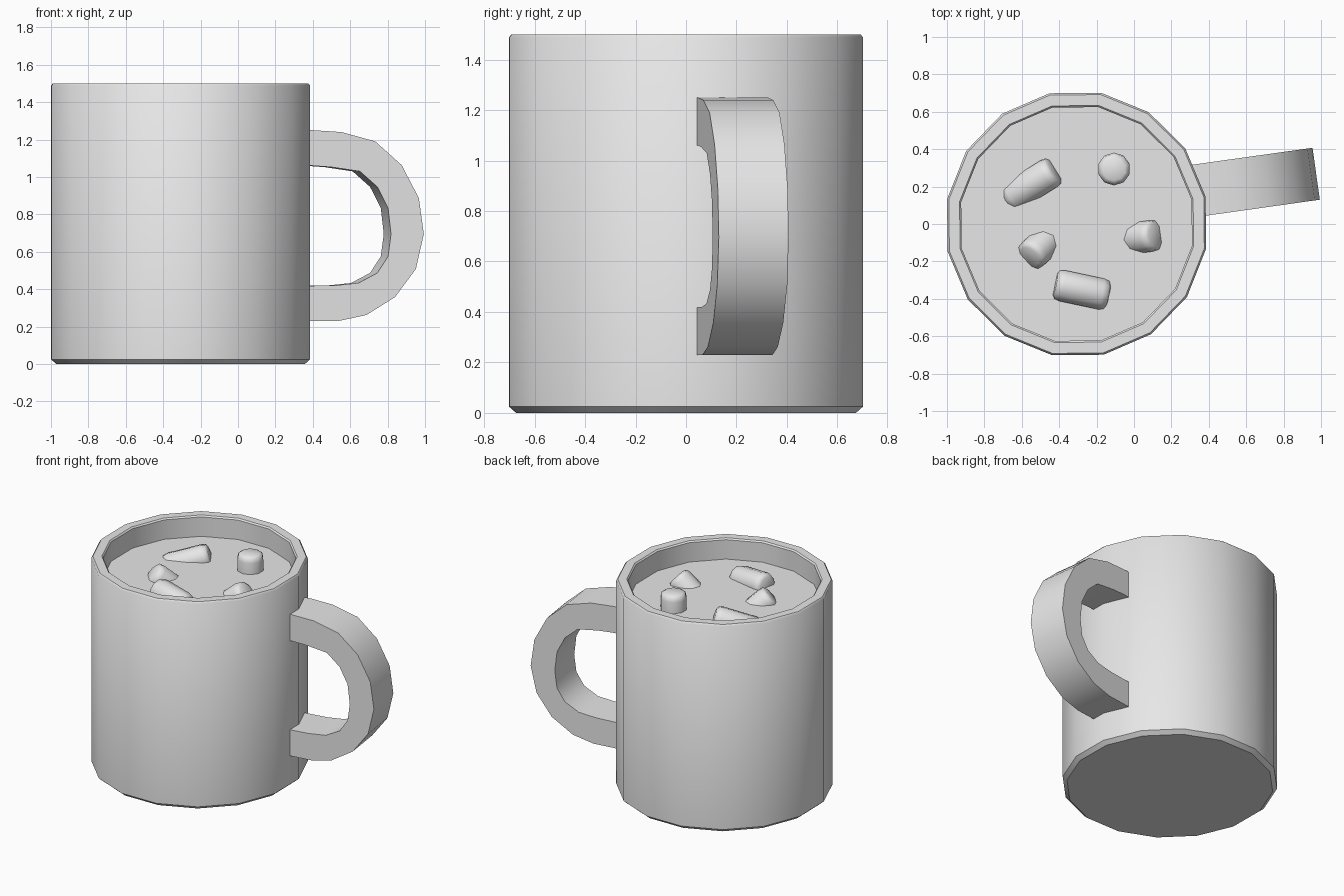
import bpy, bmesh, math
from mathutils import Matrix, Vector

old = bpy.data.objects.get("Cube")
if old:
    bpy.data.objects.remove(old, do_unlink=True)

GREY = (0.8, 0.8, 0.8, 1.0)
grey = bpy.data.materials.new("plain_grey")
grey.use_nodes = True
grey.diffuse_color = GREY
grey.node_tree.nodes["Principled BSDF"].inputs["Base Color"].default_value = GREY


def finish(bm, name, matrix, angle):
    """Turn a bmesh into a smooth-shaded object."""
    bmesh.ops.remove_doubles(bm, verts=bm.verts, dist=1e-5)
    bmesh.ops.recalc_face_normals(bm, faces=bm.faces)
    mesh = bpy.data.meshes.new(name)
    bm.to_mesh(mesh)
    bm.free()
    mesh.materials.append(grey)
    obj = bpy.data.objects.new(name, mesh)
    bpy.context.collection.objects.link(obj)
    obj.matrix_world = matrix
    bpy.ops.object.select_all(action="DESELECT")
    obj.select_set(True)
    bpy.context.view_layer.objects.active = obj
    bpy.ops.object.shade_smooth_by_angle(angle=math.radians(angle))
    return obj


def lathe(name, profile, sides, matrix, angle=40):
    """Revolve (radius, height) points; the first and last rings are capped."""
    bm = bmesh.new()
    turns = [math.tau * (i + 0.5) / sides for i in range(sides)]
    rings = [[bm.verts.new((r * math.cos(a), r * math.sin(a), z)) for a in turns]
             for r, z in profile]
    for low, high in zip(rings, rings[1:]):
        for i in range(sides):
            j = (i + 1) % sides
            bm.faces.new((low[i], low[j], high[j], high[i]))
    bm.faces.new(rings[0])
    bm.faces.new(rings[-1])
    return finish(bm, name, matrix, angle)


# Mug body with chamfered base and rim
SIDES = 16
place = (Matrix.Translation((-0.307, 0, 0)) @ Matrix.Diagonal((0.987, 1, 1, 1))
         @ Matrix.Rotation(math.radians(0.6), 4, "Z"))
body = [(0.685, 0), (0.714, 0.025), (0.714, 1.488), (0.704, 1.5),
        (0.645, 1.5), (0.636, 1.49), (0.636, 0.08)]
lathe("mug_body", body, SIDES, place)

# Drink surface
LEVEL = 1.35
lathe("drink", [(0.637, LEVEL - 0.05), (0.637, LEVEL)], SIDES, place)

# Handle: rectangular section swept along paired outer and inner outlines
outer = [(0.32, 1.25), (0.40, 1.25), (0.556, 1.24), (0.738, 1.19), (0.88, 1.064),
         (0.973, 0.888), (1.0, 0.695), (0.957, 0.508), (0.845, 0.358),
         (0.69, 0.262), (0.54, 0.23), (0.32, 0.23)]
inner = [(0.32, 1.06), (0.40, 1.06), (0.50, 1.053), (0.655, 1.03), (0.749, 0.947),
         (0.807, 0.834), (0.823, 0.695), (0.807, 0.575), (0.749, 0.487),
         (0.647, 0.433), (0.52, 0.42), (0.32, 0.417)]
bm = bmesh.new()
HALF = 0.14
sections = []
for (xo, zo), (xi, zi) in zip(outer, inner):
    corners = ((xo, -HALF, zo), (xo, HALF, zo), (xi, HALF, zi), (xi, -HALF, zi))
    sections.append([bm.verts.new((x - 0.385, y, z)) for x, y, z in corners])
for a, b in zip(sections, sections[1:]):
    for i in range(4):
        j = (i + 1) % 4
        bm.faces.new((a[i], a[j], b[j], b[i]))
bm.faces.new(sections[0])
bm.faces.new(sections[-1])
turn = Matrix.Translation((0.365, 0.183, 0)) @ Matrix.Rotation(math.radians(8), 4, "Z")
finish(bm, "handle", turn, 40)


# Floating marshmallows: x, y, sink, heading, upward tilt, length
def marshmallow(number, x, y, sink, heading, tilt, length, radius=0.088):
    h = length / 2
    half = [(radius * 0.7, h), (radius * 0.92, h - 0.012), (radius, h - 0.04)]
    profile = [(r, -z) for r, z in half] + half[::-1]
    a, t = math.radians(heading), math.radians(tilt)
    axis = Vector((math.cos(a) * math.cos(t), math.sin(a) * math.cos(t), math.sin(t)))
    matrix = (Matrix.Translation((x, y, LEVEL - sink))
              @ axis.to_track_quat("Z", "Y").to_matrix().to_4x4())
    lathe(f"marshmallow_{number}", profile, 10, matrix, 60)


pieces = [(-0.55, 0.21, 0.03, 32, 17, 0.31),
          (-0.107, 0.294, 0.02, 0, 90, 0.28),
          (-0.48, -0.105, 0.06, 222, 40, 0.28),
          (0.01, -0.075, 0.06, 8, 40, 0.28),
          (-0.28, -0.352, 0.01, 168, 6, 0.29)]
for n, piece in enumerate(pieces, 1):
    marshmallow(n, *piece)
